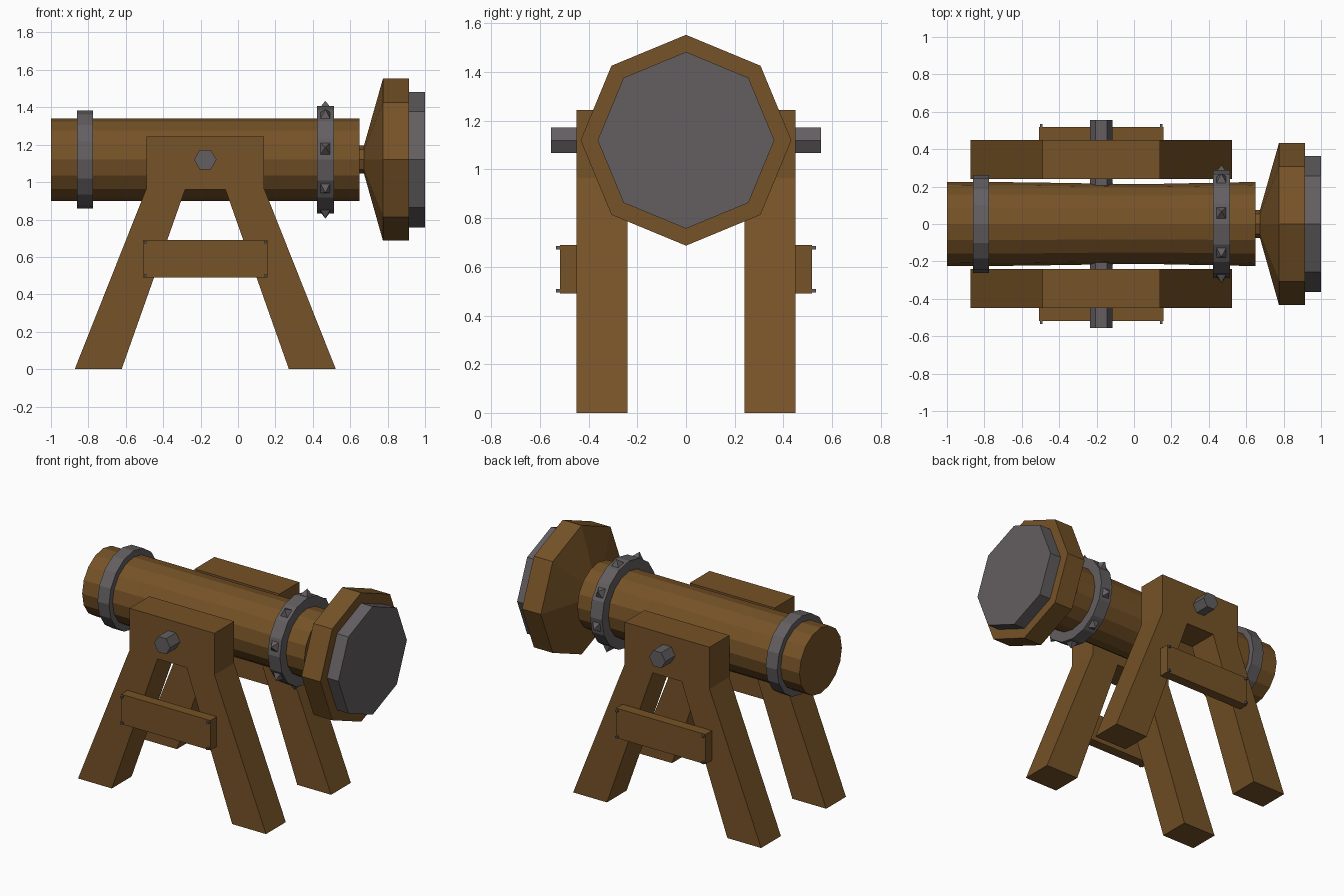
import bpy, bmesh
from math import sin, cos, pi, radians
from mathutils import Matrix, Vector

cube = bpy.data.objects.get("Cube")
if cube:
    bpy.data.objects.remove(cube)

AXIS_Z = 1.12    # height of the log's axis
PIVOT_X = -0.175 # middle of the trestles


def material(name, color):
    m = bpy.data.materials.new(name)
    m.use_nodes = True
    m.diffuse_color = (*color, 1)
    m.node_tree.nodes["Principled BSDF"].inputs["Base Color"].default_value = (*color, 1)
    return m


wood = material("brown wood", (0.18, 0.085, 0.02))
iron = material("grey iron", (0.125, 0.113, 0.12))


def finish(name, bm, mat):
    bmesh.ops.recalc_face_normals(bm, faces=bm.faces)
    mesh = bpy.data.meshes.new(name)
    bm.to_mesh(mesh)
    bm.free()
    mesh.materials.append(mat)
    obj = bpy.data.objects.new(name, mesh)
    bpy.context.collection.objects.link(obj)
    return obj


def lathe_x(name, rings, sides, mat):
    """Closed turned solid along x; each ring is (x, y radius, z radius)."""
    bm = bmesh.new()
    loops = []
    for x, ry, rz in rings:
        angles = [2 * pi * i / sides for i in range(sides)]
        loops.append([bm.verts.new((x, ry * cos(a), AXIS_Z + rz * sin(a))) for a in angles])
    for a, b in zip(loops, loops[1:]):
        for i in range(sides):
            j = (i + 1) % sides
            bm.faces.new((a[i], a[j], b[j], b[i]))
    bm.faces.new(loops[0])
    bm.faces.new(loops[-1])
    return finish(name, bm, mat)


def prism_y(name, profile, y0, y1, mat):
    """Extrude an x-z outline from y0 to y1."""
    bm = bmesh.new()
    face = bm.faces.new([bm.verts.new((x, y0, z)) for x, z in profile])
    moved = bmesh.ops.extrude_face_region(bm, geom=[face])["geom"]
    bmesh.ops.translate(bm, vec=(0, y1 - y0, 0),
                        verts=[v for v in moved if isinstance(v, bmesh.types.BMVert)])
    return finish(name, bm, mat)


def rect(cx, cz, w, h):
    return [(cx + sx * w / 2, cz + sz * h / 2)
            for sx, sz in ((-1, -1), (1, -1), (1, 1), (-1, 1))]


# Log, slightly pinched between the trestles
lathe_x("ram_log", [(-1, 0.225, 0.22), (-0.6, 0.223, 0.22), (-0.1, 0.215, 0.22),
                    (0.15, 0.215, 0.22), (0.65, 0.225, 0.22)], 16, wood)

# Hammer head: neck, flared block and striking plate
lathe_x("head_neck", [(0.64, 0.075, 0.075), (0.69, 0.075, 0.075)], 8, wood)
lathe_x("ram_head", [(0.675, 0.08, 0.08), (0.775, 0.433, 0.433), (0.915, 0.433, 0.433)], 8, wood)
lathe_x("striking_plate", [(0.91, 0.363, 0.363), (1.0, 0.363, 0.363)], 8, iron)

# Iron bands
lathe_x("rear_band", [(-0.86, 0.262, 0.262), (-0.775, 0.262, 0.262)], 16, iron)
lathe_x("front_band", [(0.422, 0.288, 0.288), (0.512, 0.288, 0.288)], 16, iron)

# Pyramid studs around the front band
bm = bmesh.new()
for i in range(8):
    turn = Matrix.Translation((0.467, 0, AXIS_Z)) @ Matrix.Rotation(radians(78 + 45 * i), 4, 'X')
    base = [bm.verts.new(turn @ Vector((x, 0.275, z)))
            for x, z in ((-0.03, -0.036), (0.03, -0.036), (0.03, 0.036), (-0.03, 0.036))]
    tip = bm.verts.new(turn @ Vector((0, 0.322, 0)))
    bm.faces.new(base)
    for j in range(4):
        bm.faces.new((base[j], base[(j + 1) % 4], tip))
finish("band_studs", bm, iron)

# Hexagonal axle through both trestles
prism_y("axle", [(PIVOT_X + 0.06 * cos(i * pi / 3), AXIS_Z + 0.06 * sin(i * pi / 3))
                 for i in range(6)], -0.555, 0.555, iron)

# Two mirrored trestles with cross boards and nails
half = [(0.315, 1.245), (0.315, 0.965), (0.698, 0), (0.447, 0), (0.108, 0.96)]
outline = [(PIVOT_X + x, z) for x, z in half] + [(PIVOT_X - x, z) for x, z in reversed(half)]
for side, s in (("right", -1), ("left", 1)):
    prism_y(side + "_trestle", outline, s * 0.24, s * 0.45, wood)
    prism_y(side + "_cross_board", rect(PIVOT_X, 0.59, 0.664, 0.2), s * 0.45, s * 0.518, wood)
    for dx in (-1, 1):
        for dz in (-1, 1):
            prism_y(side + "_nail", rect(PIVOT_X + dx * 0.32, 0.59 + dz * 0.088, 0.014, 0.014),
                    s * 0.51, s * 0.534, iron)
